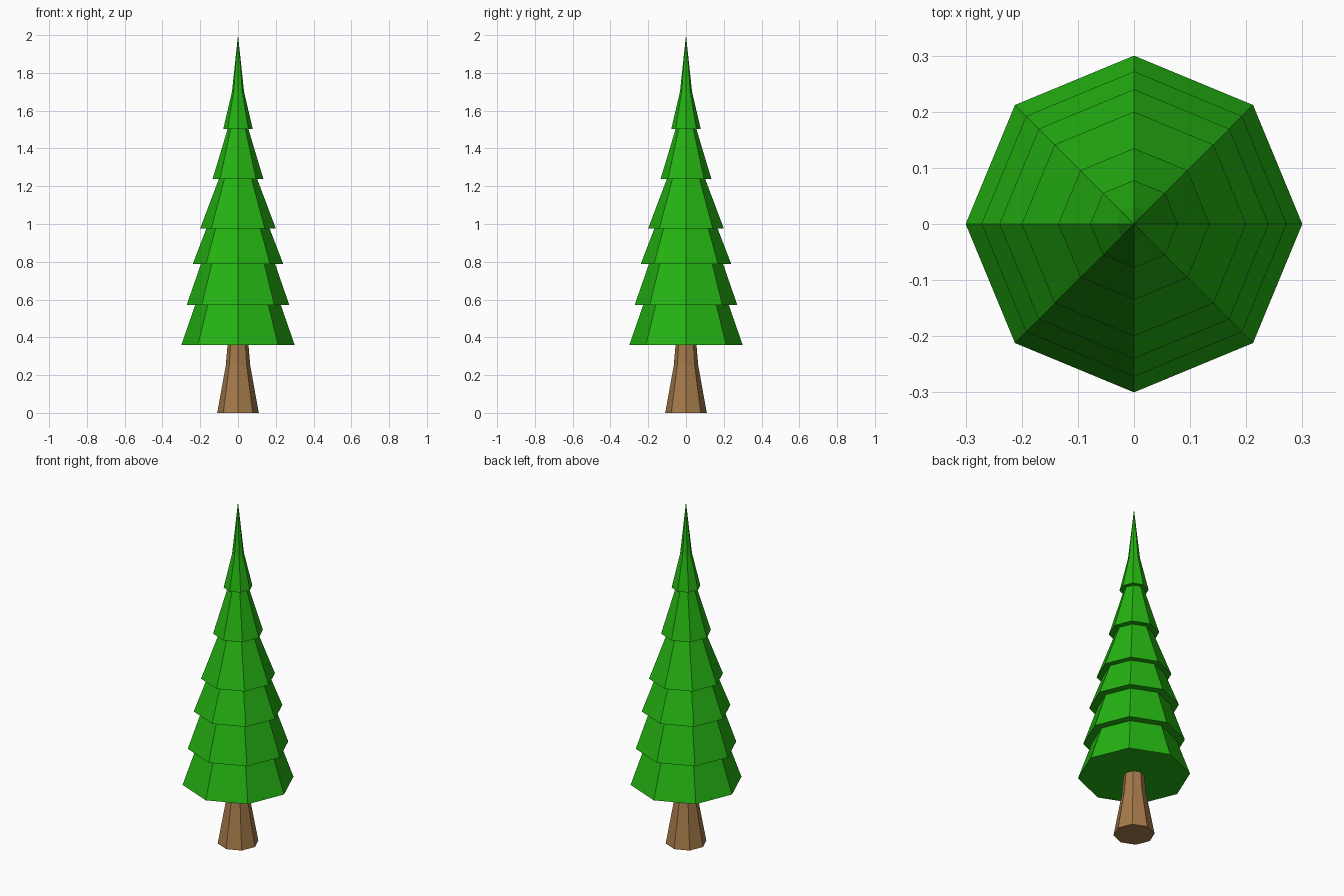
import bpy, bmesh
from math import cos, sin, pi

if "Cube" in bpy.data.objects:
    bpy.data.objects.remove(bpy.data.objects["Cube"])

SIDES = 8


def material(name, color):
    m = bpy.data.materials.new(name)
    m.diffuse_color = (*color, 1)
    m.use_nodes = True
    m.node_tree.nodes["Principled BSDF"].inputs["Base Color"].default_value = m.diffuse_color
    return m


def lathe(name, profile, mat):
    """Spin (radius, z) points into a closed eight-sided solid; radius 0 is a tip."""
    bm = bmesh.new()
    rings = []
    for r, z in profile:
        n = SIDES if r > 0 else 1
        rings.append([bm.verts.new((r * cos(2 * pi * i / SIDES), r * sin(2 * pi * i / SIDES), z))
                      for i in range(n)])
    for a, b in zip(rings, rings[1:]):
        for i in range(SIDES):
            j = (i + 1) % SIDES
            bm.faces.new((a[i], a[j], b[0]) if len(b) == 1 else (a[i], a[j], b[j], b[i]))
    bm.faces.new(rings[0][::-1])
    if len(rings[-1]) > 1:
        bm.faces.new(rings[-1])
    bmesh.ops.recalc_face_normals(bm, faces=bm.faces)
    mesh = bpy.data.meshes.new(name)
    bm.to_mesh(mesh)
    bm.free()
    mesh.materials.append(mat)
    obj = bpy.data.objects.new(name, mesh)
    bpy.context.collection.objects.link(obj)
    return obj


green = material("needles", (0.018, 0.45, 0.006))
brown = material("bark", (0.376, 0.195, 0.07))

# Flared trunk
lathe("trunk", [(0.11, 0), (0.065, 0.25), (0.055, 0.365)], brown)

# Branch tiers: (rim radius, rim height, radius where the next tier starts)
tiers = [(0.30, 0.36, 0.227), (0.272, 0.57, 0.197), (0.24, 0.787, 0.167),
         (0.20, 0.977, 0.102), (0.135, 1.237, 0.055), (0.078, 1.503, 0.032)]
heights = [t[1] for t in tiers[1:]] + [1.70]
profile = []
for (rim, z, neck), top in zip(tiers, heights):
    profile += [(rim, z), (neck, top)]

# Slender pointed top
profile.append((0, 2.0))
lathe("foliage", profile, green)
